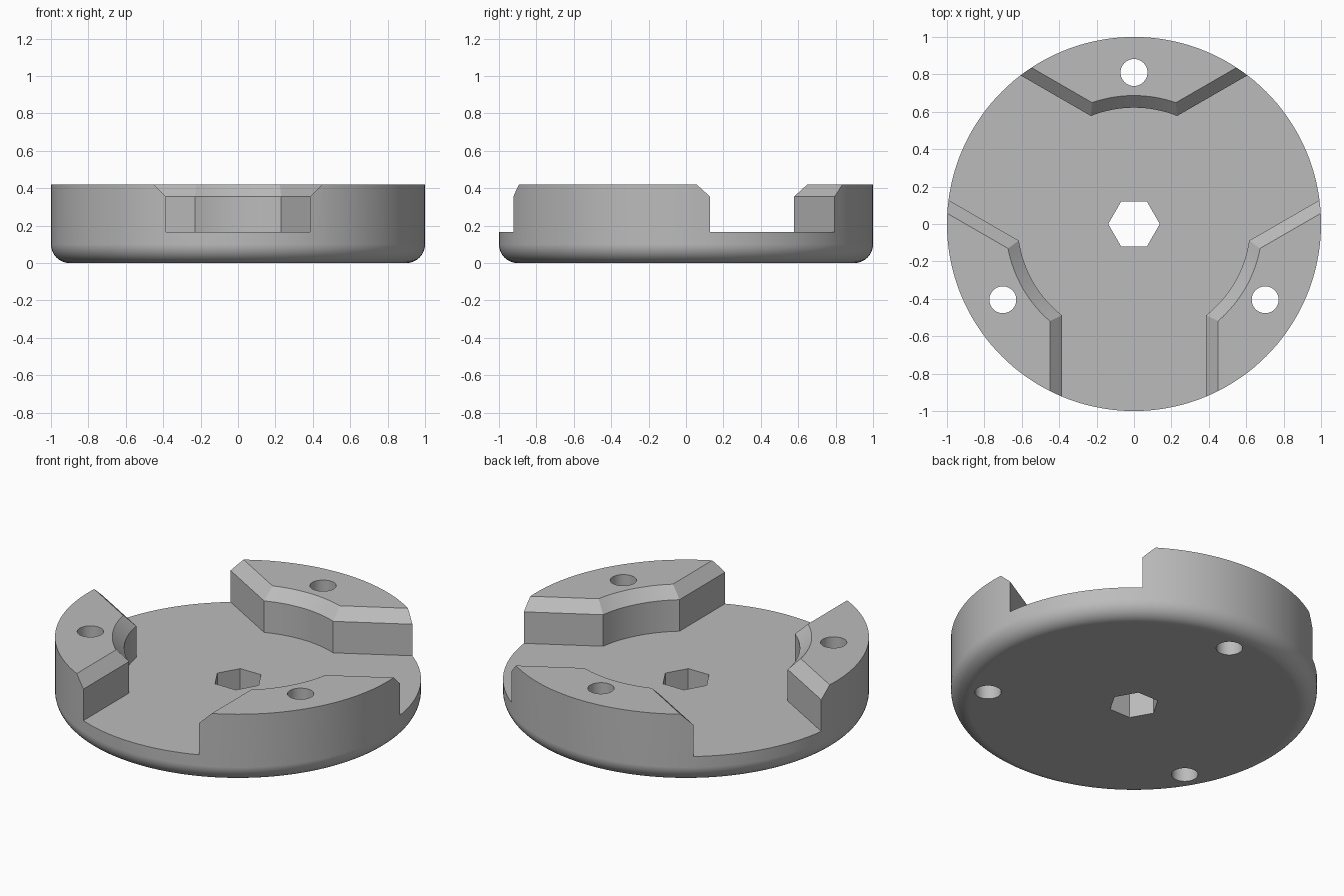
import bpy, bmesh
from math import sin, cos, asin, pi, radians

if "Cube" in bpy.data.objects:
    bpy.data.objects.remove(bpy.data.objects["Cube"])

HEIGHT, FLOOR, CHAMFER, FILLET = 0.42, 0.165, 0.065, 0.1
SLOT_HALF, POCKET_R = 0.385, 0.622

grey = bpy.data.materials.new("plain grey")
grey.use_nodes = True
grey.diffuse_color = (0.5, 0.5, 0.5, 1)
grey.node_tree.nodes["Principled BSDF"].inputs["Base Color"].default_value = (0.5, 0.5, 0.5, 1)


def loft(name, rings):
    """Closed solid through a stack of outlines with equal point counts."""
    bm = bmesh.new()
    loops = [[bm.verts.new(p) for p in ring] for ring in rings]
    for low, high in zip(loops, loops[1:]):
        for i in range(len(low)):
            j = (i + 1) % len(low)
            bm.faces.new((low[i], low[j], high[j], high[i]))
    bm.faces.new(loops[0][::-1])
    bm.faces.new(loops[-1])
    bmesh.ops.recalc_face_normals(bm, faces=bm.faces)
    mesh = bpy.data.meshes.new(name)
    bm.to_mesh(mesh)
    bm.free()
    mesh.materials.append(grey)
    obj = bpy.data.objects.new(name, mesh)
    bpy.context.collection.objects.link(obj)
    return obj


def circle(r, z, sides, x=0, y=0):
    return [(x + r * cos(2 * pi * i / sides), y + r * sin(2 * pi * i / sides), z)
            for i in range(sides)]


def pocket_outline(grow, z, steps=16):
    """Round pocket with three radial slots, widened by grow."""
    half, r, end = SLOT_HALF + grow, POCKET_R + grow, 1.3
    corner = asin(half / r)
    points = []
    for k in range(3):
        a = radians(-90 + 120 * k)
        for side in (-half, half):
            points.append((end * cos(a) - side * sin(a), end * sin(a) + side * cos(a), z))
        start, stop = a + corner, a + radians(120) - corner
        for i in range(steps + 1):
            t = start + (stop - start) * i / steps
            points.append((r * cos(t), r * sin(t), z))
    return points


# Disc body with a rounded lower rim
rim = [(1 - FILLET + FILLET * sin(t), FILLET - FILLET * cos(t))
       for t in (pi / 2 * i / 10 for i in range(11))]
body = loft("jaw_disc", [circle(r, z, 144) for r, z in rim + [(1, HEIGHT)]])

# Cutters: chamfered pocket, hexagonal bore and three bolt holes
over = 0.05
cutters = [
    loft("pocket_cutter", [pocket_outline(0, FLOOR),
                           pocket_outline(0, HEIGHT - CHAMFER),
                           pocket_outline(CHAMFER + over, HEIGHT + over)]),
    loft("hex_bore_cutter", [circle(0.138, z, 6) for z in (-0.2, 0.6)]),
]
for k in range(3):
    a = radians(90 + 120 * k)
    cutters.append(loft("bolt_hole_cutter",
                        [circle(0.072, z, 40, 0.81 * cos(a), 0.81 * sin(a))
                         for z in (-0.2, 0.6)]))

bpy.ops.object.select_all(action='DESELECT')
bpy.context.view_layer.objects.active = body
body.select_set(True)
for cutter in cutters:
    cutter.hide_render = True
    mod = body.modifiers.new("cut", 'BOOLEAN')
    mod.operation, mod.solver, mod.object = 'DIFFERENCE', 'EXACT', cutter
    bpy.ops.object.modifier_apply(modifier=mod.name)
    bpy.data.objects.remove(cutter)

# Smooth walls, crisp edges
bpy.ops.object.shade_smooth_by_angle(angle=radians(25))
normals = body.modifiers.new("flat_caps", 'WEIGHTED_NORMAL')
normals.keep_sharp = True
